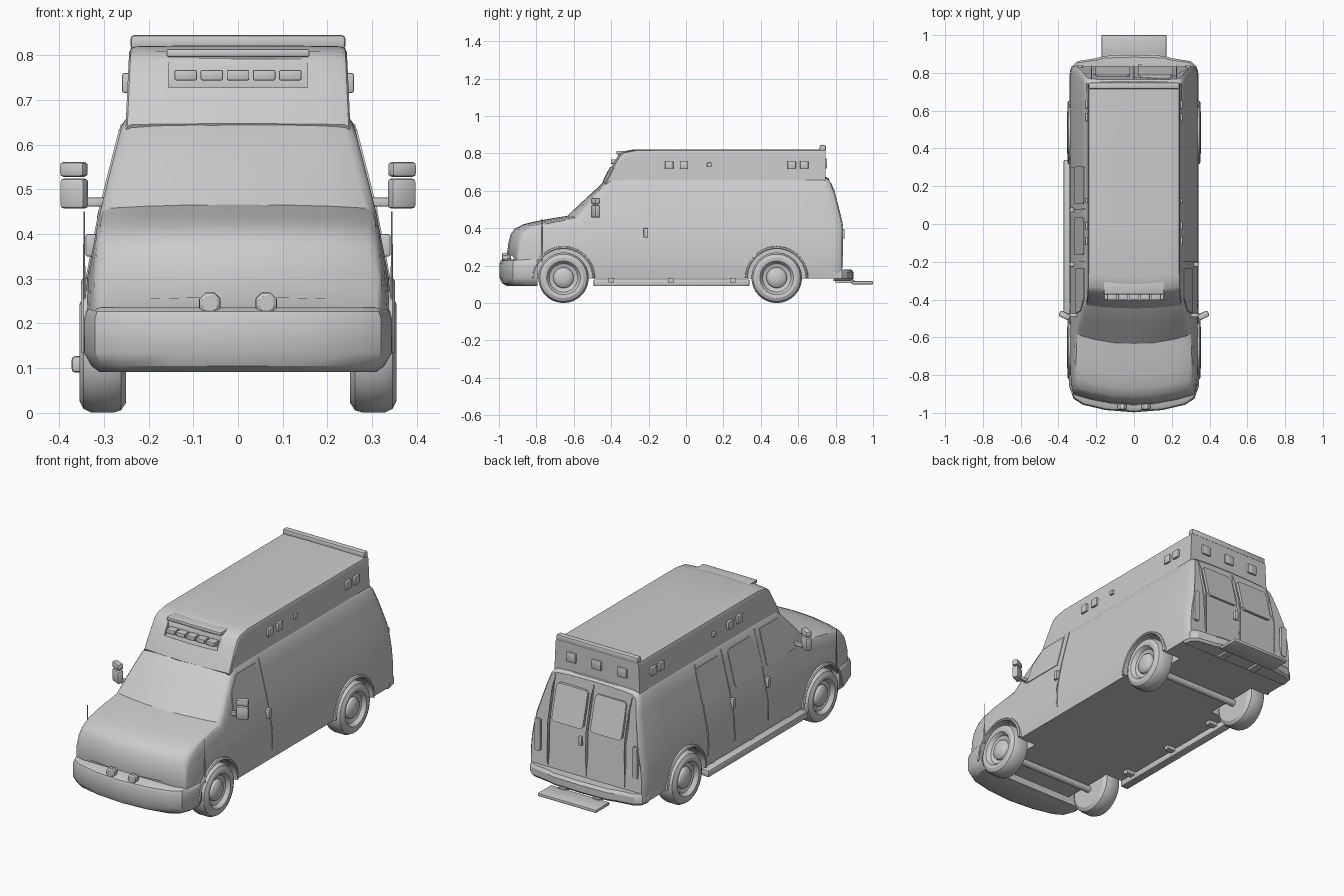
import bpy, bmesh, math
from mathutils import Matrix

if "Cube" in bpy.data.objects:
    bpy.data.objects.remove(bpy.data.objects["Cube"])

def interp(table, v):
    if v <= table[0][0]:
        return table[0][1]
    for (a, p), (b, q) in zip(table, table[1:]):
        if v <= b:
            return p + (q - p) * (v - a) / (b - a)
    return table[-1][1]

def finish(name, bm, bevel=0, segs=2):
    bmesh.ops.remove_doubles(bm, verts=bm.verts, dist=1e-5)
    bmesh.ops.recalc_face_normals(bm, faces=bm.faces)
    if bevel:
        bmesh.ops.bevel(bm, geom=bm.edges[:], offset=bevel, segments=segs, affect='EDGES', profile=0.5)
    me = bpy.data.meshes.new(name)
    bm.to_mesh(me)
    bm.free()
    ob = bpy.data.objects.new(name, me)
    bpy.context.collection.objects.link(ob)
    return ob

def loft(name, rings):
    """Skin closed rings of equal length and cap both ends."""
    bm = bmesh.new()
    vs = [[bm.verts.new(p) for p in r] for r in rings]
    n = len(rings[0])
    for a, b in zip(vs, vs[1:]):
        for i in range(n):
            j = (i + 1) % n
            bm.faces.new((a[i], a[j], b[j], b[i]))
    bm.faces.new(vs[0])
    bm.faces.new(vs[-1])
    return finish(name, bm)

def box(name, lo, hi, bevel=0.0, rot_z=0.0):
    bm = bmesh.new()
    bmesh.ops.create_cube(bm, size=1)
    size = [h - l for l, h in zip(lo, hi)]
    mid = [(h + l) / 2 for l, h in zip(lo, hi)]
    bm.transform(Matrix.Translation(mid) @ Matrix.Rotation(rot_z, 4, 'Z') @ Matrix.Diagonal((*size, 1)))
    return finish(name, bm, bevel)

def lathe(name, profile, c, axis='X', n=32):
    """Turn (distance along axis, radius) points about an axis through c."""
    rings = []
    for a, r in profile:
        ring = []
        for i in range(n):
            t = 2 * math.pi * (i + 0.5) / n
            u, v = r * math.cos(t), r * math.sin(t)
            p = {'X': (a, u, v), 'Y': (u, a, v), 'Z': (u, v, a)}[axis]
            ring.append([p[k] + c[k] for k in range(3)])
        rings.append(ring)
    return loft(name, rings)

def cut(ob, cutter):
    m = ob.modifiers.new("cut", 'BOOLEAN')
    m.operation, m.object, m.solver = 'DIFFERENCE', cutter, 'EXACT'
    bpy.context.view_layer.objects.active = ob
    bpy.ops.object.modifier_apply(modifier=m.name)
    bpy.data.objects.remove(cutter)

BODY_W = [(.13, .335), (.2, .342), (.3, .338), (.45, .309), (.67, .253)]
ROOF_W = [(.62, .252), (.67, .25), (.82, .243)]
REAR_Y = [(.13, .835), (.42, .835), (.60, .79), (.66, .765)]

def section(y, zt, scale, bow, zb, widths, r, crown, lean):
    """Vehicle cross-section at y with rounded shoulders; bow sweeps its sides back."""
    half = []
    for k in range(9):
        z = zb + (zt - r - zb) * k / 8
        half.append((interp(widths, z) * scale, z))
    w = interp(widths, zt) * scale
    half += [(w - .25 * r, zt - .3 * r), (w - r, zt), (w * .7, zt + crown * .5),
             (w * .35, zt + crown * .88), (0, zt + crown)]
    pts = half + [(-x, z) for x, z in half[-2::-1]]
    tilt = max(0, (y - .6) / .235) if lean else 0
    return [(x, y + bow * (x / .33) ** 2 + (interp(REAR_Y, z) - .835) * tilt, z) for x, z in pts]

# lower van body: nose, bonnet, windscreen, load space
stations = [(-.958, .25, .93, .06), (-.95, .31, .95, .06), (-.938, .36, .96, .06), (-.915, .39, .975, .06),
            (-.87, .413, .99, .06), (-.80, .43, 1, .06), (-.71, .446, 1, .06), (-.635, .458, 1, .06),
            (-.58, .51, 1, .05), (-.52, .566, 1, .035), (-.445, .635, 1, .02), (-.40, .664, 1, .01),
            (-.2, .668, 1, 0), (.2, .668, 1, 0), (.6, .668, 1, 0), (.79, .668, 1, 0),
            (.82, .665, .985, 0), (.835, .655, .95, 0)]
body = loft("van_body", [section(y, zt, s, b, .13, BODY_W, .022, .008, True) for y, zt, s, b in stations])

# raised roof
stations = [(-.447, .645, 1), (-.42, .70, 1), (-.392, .75, 1), (-.368, .79, 1), (-.345, .807, 1),
            (-.28, .819, 1), (0, .82, 1), (.745, .82, 1)]
roof = loft("raised_roof", [section(y, zt, s, .03, .625, ROOF_W, .014, .002, False) if y < -.2 else
                            section(y, zt, s, 0, .625, ROOF_W, .014, .002, False) for y, zt, s in stations])
cut(roof, box("recess_cutter", (-.155, -.5, .728), (.155, -.362, .792)))
box("roof_brow", (-.16, -.372, .796), (.16, -.29, .814), .005)
box("rear_spoiler", (-.24, .715, .812), (.24, .748, .845), .008)
for i in range(5):
    x = (i - 2) * .0585
    box("front_roof_light", (x - .025, -.402, .744), (x + .025, -.36, .767), .003)
for x in (-.15, 0, .15):
    box("rear_roof_light", (x - .028, .735, .72), (x + .028, .755, .772), .005)

# wheels, arches and axles
tyre = [(.25, .07), (.25, .112), (.262, .13), (.28, .135), (.328, .135), (.346, .126), (.355, .108), (.353, .09),
        (.345, .083), (.333, .076), (.326, .055), (.338, .05), (.345, .04), (.35, .026), (.352, .012)]
for y in (-.655, .485):
    lathe("axle", [(-.27, .018), (.27, .018)], (0, y, .118), n=12)
    for s in (-1, 1):
        lathe("wheel", [(s * a, r) for a, r in tyre], (0, y, .135), n=36)
        cut(body, lathe("arch_cutter", [(s * .235, .157), (s * .5, .157)], (0, y, .135), n=40))
        rings = []
        for k in range(21):
            t = math.pi * k / 20
            rings.append([(s * a, y + r * math.cos(t), .135 + r * math.sin(t))
                          for a, r in ((.315, .154), (.348, .154), (.351, .160), (.346, .167), (.315, .172))])
        loft("arch_flare", rings)

# bumpers: plan outlines stacked in layers
def bumper(name, half, layers, y_ref):
    pts = [(-x, y) for x, y in half[:0:-1]] + half
    loft(name, [[(x * s, y_ref + (y - y_ref) * s2, z) for x, y in pts] for z, s, s2 in layers])

bumper("front_bumper", [(0, -.997), (.15, -.985), (.27, -.957), (.32, -.925), (.343, -.86), (.345, -.795)],
       [(.092, .9, .82), (.105, .95, .93), (.135, 1, 1), (.21, 1, 1), (.227, .985, .97), (.236, .96, .88)], -.79)
bumper("rear_bumper", [(0, .895), (.16, .89), (.2, .878), (.3, .862), (.33, .835), (.338, .79)],
       [(.118, .97, .9), (.13, 1, 1), (.165, 1, 1), (.18, .98, .9)], .78)
box("rear_step", (-.172, .885, .1), (.172, 1.0, .117), .005)
for s in (-1, 1):
    box("step_bracket", (s * .1 - .02, .80, .108), (s * .1 + .02, .90, .122))
box("side_step", (-.372, -.495, .09), (-.325, .34, .127), .008)
for y in (-.4, -.08, .25):
    box("side_step_bracket", (-.335, y - .015, .11), (-.28, y + .015, .14))

# thin panels laid on the sides or the rear face
def side_panel(name, s, pts, lift=.004):
    loft(name, [[(s * (interp(BODY_W, z) + d), y, z) for y, z in pts] for d in (-.01, lift)])

def rear_panel(name, pts, lift=.004):
    loft(name, [[(x, interp(REAR_Y, z) + d, z) for x, z in pts] for d in (-.01, lift)])

def strip(u, zs, w=.002):
    return [(u - w, z) for z in zs] + [(u + w, z) for z in zs[::-1]]

def window(u0, u1, z0, z1, c=.012):
    return [(u0 + c, z0), (u1 - c, z0), (u1, z0 + c), (u1, z1 - c), (u1 - c, z1), (u0 + c, z1),
            (u0, z1 - c), (u0, z0 + c)]

SEAM = (.18, .2, .3, .45, .645)
for s in (-1, 1):
    side_panel("front_door_window", s, [(-.475, .452), (-.235, .452), (-.235, .632), (-.395, .632), (-.46, .56)])
    for y in (-.2, -.19 + .27, .3)[:1 if s > 0 else 3]:
        side_panel("door_seam", s, strip(y, SEAM), .003)
    for y in (-.215, .075)[:1 if s > 0 else 2]:
        x = s * .329
        box("side_door_handle", (x - .012, y - .012, .35), (x + .012, y + .012, .40), .004)
    # side roof lights
    for y, h in ((-.09, .022), (-.01, .022), (.125, .012), (.565, .022), (.632, .022)):
        box("side_roof_light", (s * .247 - .012, y - h, .738 - h), (s * .247 + .012, y + h, .738 + h), .004)
    # rear doors and tail lights
    rear_panel("rear_window", window(*sorted((s * .022, s * .205)), .43, .615), .005)
    rear_panel("tail_light", window(*sorted((s * .27, s * .302)), .25, .42, .006), .005)
    rear_panel("rear_door_edge", strip(s * .225, (.19, .42, .6, .645)), .004)
    # mirrors, aerials and grille lamps
    box("mirror_arm", (min(s * .29, s * .36), -.492, .462), (max(s * .29, s * .36), -.474, .482), .003)
    for z0, z1, a in ((.457, .524, .336), (.528, .561, .338)):
        m = s * (a + .396) / 2
        box("mirror_head", (m - .030, -.5, z0), (m + .030, -.468, z1), .008, s * .45)
    lathe("aerial", [(.22, .003), (.45, .002)], (s * .344, -.77, 0), 'Z', 8)
    lathe("grille_lamp", [(-.985, .018), (-.98, .025), (-.962, .026), (-.935, .012)], (s * .063, 0, .245), 'Y', 8)
rear_panel("rear_door_seam", strip(0, (.19, .42, .6, .645)), .004)
box("rear_door_handle", (.02, .83, .345), (.04, .848, .395), .004)
for y in (-.165, .105):
    side_panel("side_window", -1, window(y, y + .2, .435, .625))

# smooth shading with sharp edges kept
bpy.ops.object.select_all(action='SELECT')
bpy.context.view_layer.objects.active = body
bpy.ops.object.shade_smooth_by_angle(angle=math.radians(32))
